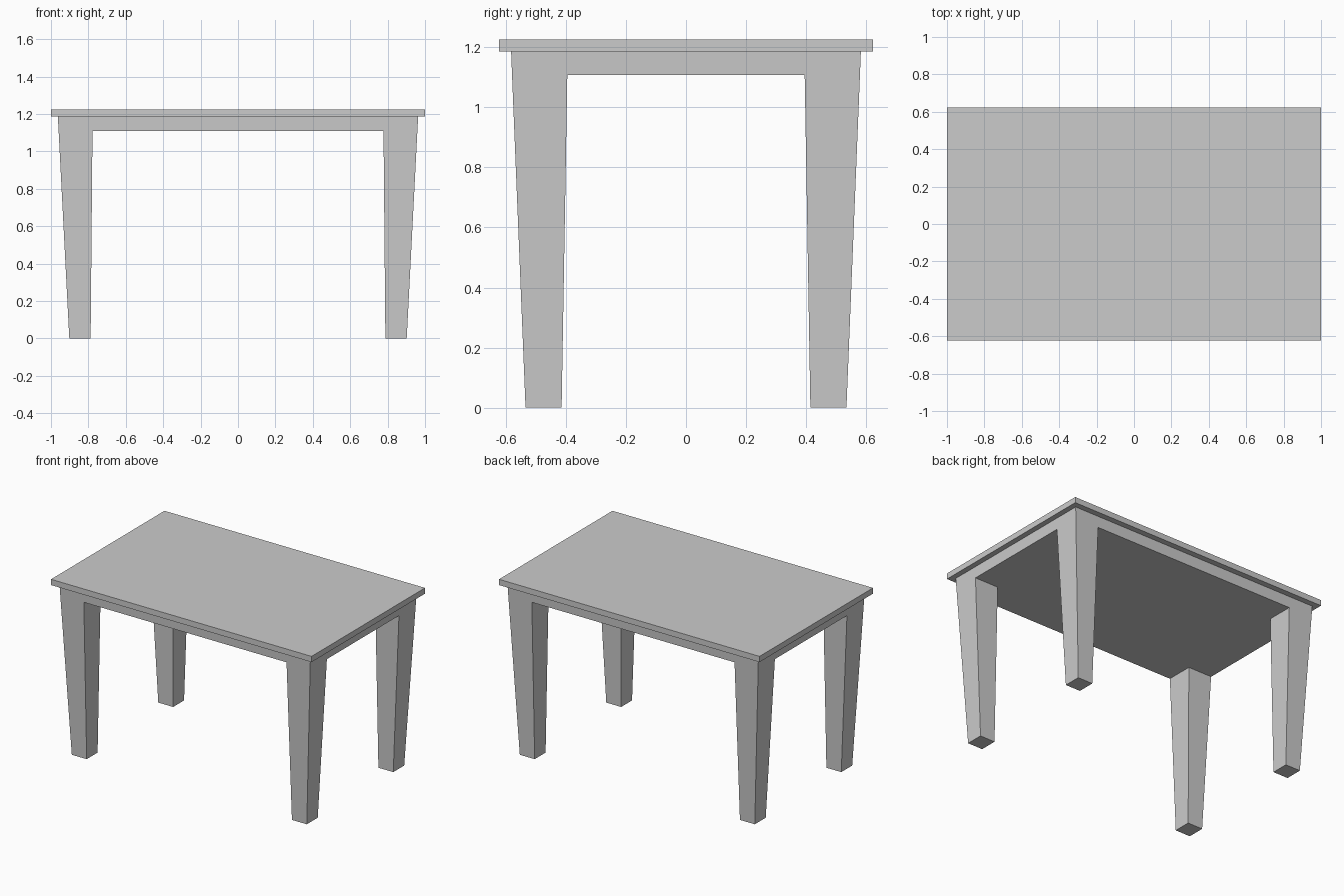
import bpy
import bmesh

cube = bpy.data.objects.get("Cube")
if cube:
    bpy.data.objects.remove(cube, do_unlink=True)

grey = bpy.data.materials.new("plain_grey")
grey.use_nodes = True
colour = (0.6, 0.6, 0.6, 1)
grey.diffuse_color = colour
grey.node_tree.nodes["Principled BSDF"].inputs["Base Color"].default_value = colour

TOP_Z, SLAB_Z, APRON_Z = 1.225, 1.185, 1.108


def tapered_box(name, low, high):
    """Box between two level rectangles, each given as (x0, x1, y0, y1, z)."""
    bm = bmesh.new()
    rings = []
    for x0, x1, y0, y1, z in (low, high):
        corners = ((x0, y0), (x1, y0), (x1, y1), (x0, y1))
        rings.append([bm.verts.new((x, y, z)) for x, y in corners])
    bottom, top = rings
    bm.faces.new(bottom)
    bm.faces.new(top)
    for i in range(4):
        j = (i + 1) % 4
        bm.faces.new((bottom[i], bottom[j], top[j], top[i]))
    bmesh.ops.recalc_face_normals(bm, faces=bm.faces)
    mesh = bpy.data.meshes.new(name)
    bm.to_mesh(mesh)
    bm.free()
    mesh.materials.append(grey)
    obj = bpy.data.objects.new(name, mesh)
    bpy.context.collection.objects.link(obj)
    return obj


# Overhanging table top
tapered_box("table_top", (-1, 1, -0.622, 0.622, SLAB_Z), (-1, 1, -0.622, 0.622, TOP_Z))

# Solid apron, its sides following the taper of the legs
tapered_box("apron", (-0.959, 0.959, -0.579, 0.579, APRON_Z),
            (-0.963, 0.963, -0.582, 0.582, SLAB_Z))

# Four legs, narrowing towards the floor
for side, sx in (("left", 1), ("right", -1)):
    for end, sy in (("front", -1), ("back", 1)):
        tapered_box(f"{end}_{side}_leg",
                    (sx * 0.788, sx * 0.902, sy * 0.414, sy * 0.534, 0),
                    (sx * 0.778, sx * 0.959, sy * 0.395, sy * 0.579, APRON_Z))
